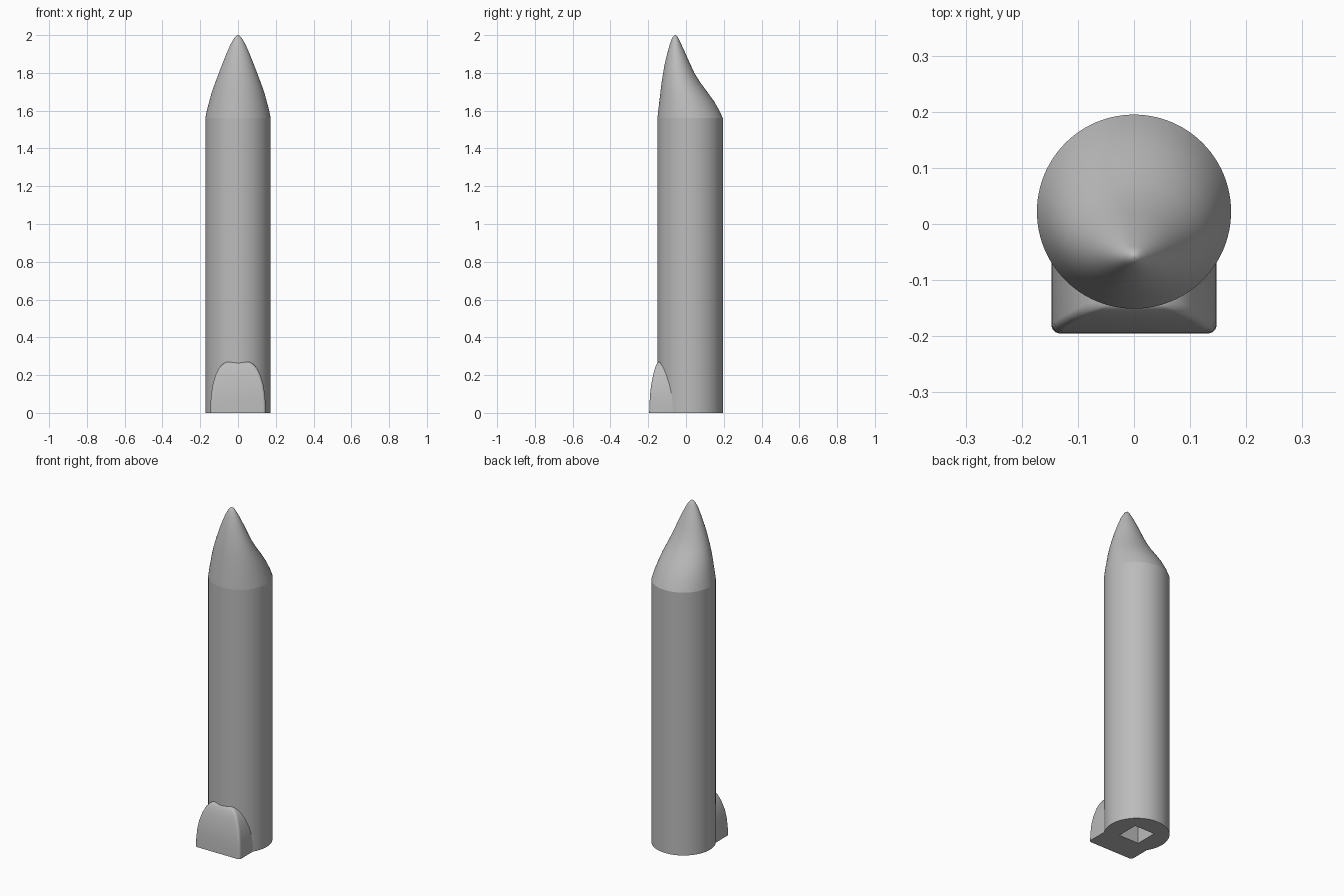
import bpy, bmesh, math

cube = bpy.data.objects.get("Cube")
if cube:
    bpy.data.objects.remove(cube, do_unlink=True)

grey = bpy.data.materials.new("plain grey")
grey.use_nodes = True
colour = (0.5, 0.5, 0.5, 1)
grey.diffuse_color = colour
grey.node_tree.nodes["Principled BSDF"].inputs["Base Color"].default_value = colour

RADIUS, AXIS_Y, SHOULDER = 0.173, 0.022, 1.56


def loft(name, rings, angle=35):
    """Skin a stack of equal-length rings and cap both ends."""
    bm = bmesh.new()
    loops = [[bm.verts.new(p) for p in ring] for ring in rings]
    n = len(loops[0])
    for low, high in zip(loops, loops[1:]):
        for i in range(n):
            j = (i + 1) % n
            bm.faces.new((low[i], low[j], high[j], high[i]))
    bm.faces.new(loops[0][::-1])
    bm.faces.new(loops[-1])
    bmesh.ops.recalc_face_normals(bm, faces=bm.faces)
    mesh = bpy.data.meshes.new(name)
    bm.to_mesh(mesh)
    bm.free()
    mesh.materials.append(grey)
    ob = bpy.data.objects.new(name, mesh)
    bpy.context.collection.objects.link(ob)
    smooth(ob, angle)
    return ob


def smooth(ob, angle):
    bpy.ops.object.select_all(action='DESELECT')
    bpy.context.view_layer.objects.active = ob
    ob.select_set(True)
    bpy.ops.object.shade_smooth_by_angle(angle=math.radians(angle))


def ellipse(z, half, front, back, n=96):
    mid, depth = (front + back) / 2, (back - front) / 2
    turns = [math.tau * i / n for i in range(n)]
    return [(half * math.cos(t), mid + depth * math.sin(t), z) for t in turns]


def round_front(z, half, front, back=-0.055, r=0.015, n=6):
    """Rectangle whose two front corners are rounded."""
    right = []
    for i in range(n + 1):
        t = math.pi / 2 * i / n
        right.append((half - r + r * math.sin(t), front + r - r * math.cos(t), z))
    right.append((half, back, z))
    return right + [(-x, y, h) for x, y, h in reversed(right)]


# Cylindrical hull
front, back = AXIS_Y - RADIUS, AXIS_Y + RADIUS
hull = loft("hull", [ellipse(z, RADIUS, front, back) for z in (0, SHOULDER)])

# Square socket in the underside
bpy.ops.mesh.primitive_cube_add(size=1, location=(0, AXIS_Y, 0))
cutter = bpy.context.object
cutter.name = "socket_cutter"
cutter.scale = (0.13, 0.13, 0.6)
cutter.hide_render = True
cutter.data.materials.append(grey)
cut = hull.modifiers.new("socket", 'BOOLEAN')
cut.operation, cut.solver, cut.object = 'DIFFERENCE', 'EXACT', cutter
bpy.context.view_layer.objects.active = hull
bpy.ops.object.modifier_apply(modifier=cut.name)
bpy.data.objects.remove(cutter, do_unlink=True)
smooth(hull, 35)

# Lopsided nose: height, half width, front and back edge
nose_profile = [
    (SHOULDER, RADIUS, front, back),
    (1.6, 0.165, -0.147, 0.177),
    (1.65, 0.152, -0.141, 0.148),
    (1.7, 0.138, -0.135, 0.112),
    (1.75, 0.12, -0.129, 0.075),
    (1.8, 0.101, -0.121, 0.044),
    (1.85, 0.082, -0.112, 0.021),
    (1.9, 0.062, -0.1, -0.001),
    (1.95, 0.04, -0.086, -0.024),
    (1.98, 0.023, -0.075, -0.039),
    (1.993, 0.013, -0.068, -0.046),
    (2.0, 0.003, -0.06, -0.054),
]
loft("nose", [ellipse(*row) for row in nose_profile], 60)

# Curved foot on the front: height, half width, front edge
foot_profile = [
    (0, 0.147, -0.195),
    (0.05, 0.146, -0.193),
    (0.1, 0.142, -0.19),
    (0.15, 0.134, -0.184),
    (0.2, 0.119, -0.174),
    (0.235, 0.102, -0.165),
    (0.255, 0.085, -0.157),
    (0.265, 0.071, -0.151),
    (0.27, 0.06, -0.145),
]
loft("front_foot", [round_front(*row) for row in foot_profile], 50)
